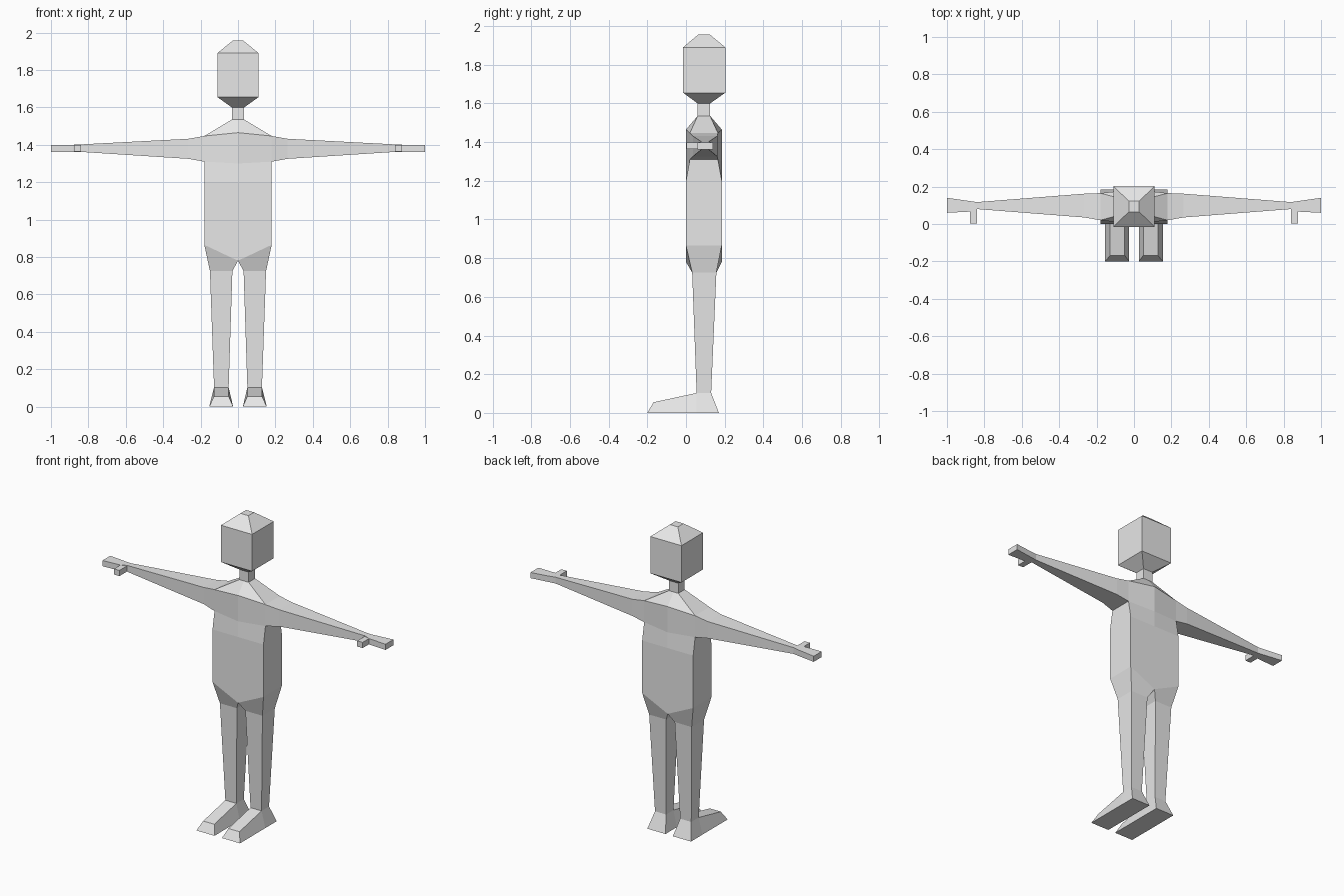
import bpy
import bmesh

if "Cube" in bpy.data.objects:
    bpy.data.objects.remove(bpy.data.objects["Cube"], do_unlink=True)

GREY = (0.8, 0.8, 0.8, 1.0)
mat = bpy.data.materials.new("plain grey")
mat.use_nodes = True
mat.diffuse_color = GREY
mat.node_tree.nodes["Principled BSDF"].inputs["Base Color"].default_value = GREY


def across(x0, x1, y0, y1, z):
    """Level rectangle, front inner corner first."""
    return [(x0, y0, z), (x1, y0, z), (x1, y1, z), (x0, y1, z)]


def upright(x, y0, y1, z0, z1):
    """Rectangle facing along x."""
    return [(x, y0, z0), (x, y1, z0), (x, y1, z1), (x, y0, z1)]


def half(x, y0, y1, z, z_mid, inset=0.0):
    """Half of a body section, with its own height on the centre line."""
    return [(0, y0, z_mid), (x, y0 + inset, z), (x, y1 - inset, z), (0, y1, z_mid)]


def loft(name, rings, closed=True, caps=(False, False), skip=(), mirror=True):
    bm = bmesh.new()
    rows = [[bm.verts.new(p) for p in ring] for ring in rings]
    n = len(rows[0])
    for r, (a, b) in enumerate(zip(rows, rows[1:])):
        for i in range(n if closed else n - 1):
            if (r, i) not in skip:
                j = (i + 1) % n
                bm.faces.new((a[i], a[j], b[j], b[i]))
    for cap, row in zip(caps, (rows[0], rows[-1])):
        if cap:
            bm.faces.new(row)
    bmesh.ops.recalc_face_normals(bm, faces=bm.faces[:])
    mesh = bpy.data.meshes.new(name)
    bm.to_mesh(mesh)
    bm.free()
    mesh.materials.append(mat)
    obj = bpy.data.objects.new(name, mesh)
    bpy.context.collection.objects.link(obj)
    if mirror:
        obj.modifiers.new("Mirror", "MIRROR")
    return obj


# Shared joints
hip = half(0.18, 0.0, 0.185, 0.865, 0.78)
ankle = across(0.05, 0.128, 0.055, 0.13, 0.103)
collar_y = (0.06, 0.125)

# Torso, open where the arm joins
loft("torso", [
    hip,
    half(0.18, 0.0, 0.185, 1.2, 1.2),
    half(0.18, 0.0, 0.185, 1.31, 1.3, inset=0.02),
    half(0.18, 0.0, 0.185, 1.447, 1.465, inset=0.02),
    half(0.033, *collar_y, 1.535, 1.535),
], closed=False, skip={(2, 1)})

# Neck and head in one column
loft("head", [
    across(-0.033, 0.033, *collar_y, 1.535),
    across(-0.033, 0.033, *collar_y, 1.6),
    across(-0.11, 0.11, -0.015, 0.203, 1.655),
    across(-0.11, 0.11, -0.015, 0.203, 1.89),
    across(-0.028, 0.028, 0.065, 0.122, 1.957),
], caps=(False, True), mirror=False)

# Arms and flat hands
loft("arms", [
    upright(0.18, 0.02, 0.165, 1.31, 1.447),
    upright(0.265, 0.035, 0.162, 1.325, 1.432),
    upright(0.84, 0.08, 0.117, 1.362, 1.402),
    upright(0.88, 0.066, 0.123, 1.362, 1.4),
    upright(1.0, 0.06, 0.14, 1.362, 1.398),
], caps=(False, True))

# Thumbs
loft("thumbs", [
    upright(0.84, 0.003, 0.085, 1.363, 1.399),
    upright(0.878, 0.003, 0.085, 1.363, 1.399),
], caps=(True, True))

# Legs
loft("legs", [hip, across(0.03, 0.15, 0.032, 0.157, 0.725), ankle])


# Feet, lofted from heel to toe, open under the ankle
def foot_section(y_sole, y_top, z_top):
    return [(0.026, y_sole, 0), (0.154, y_sole, 0),
            (0.128, y_top, z_top), (0.05, y_top, z_top)]


loft("feet", [
    foot_section(0.17, 0.13, 0.103),
    foot_section(0.055, 0.055, 0.103),
    foot_section(-0.2, -0.168, 0.055),
], caps=(True, True), skip={(0, 2)})
